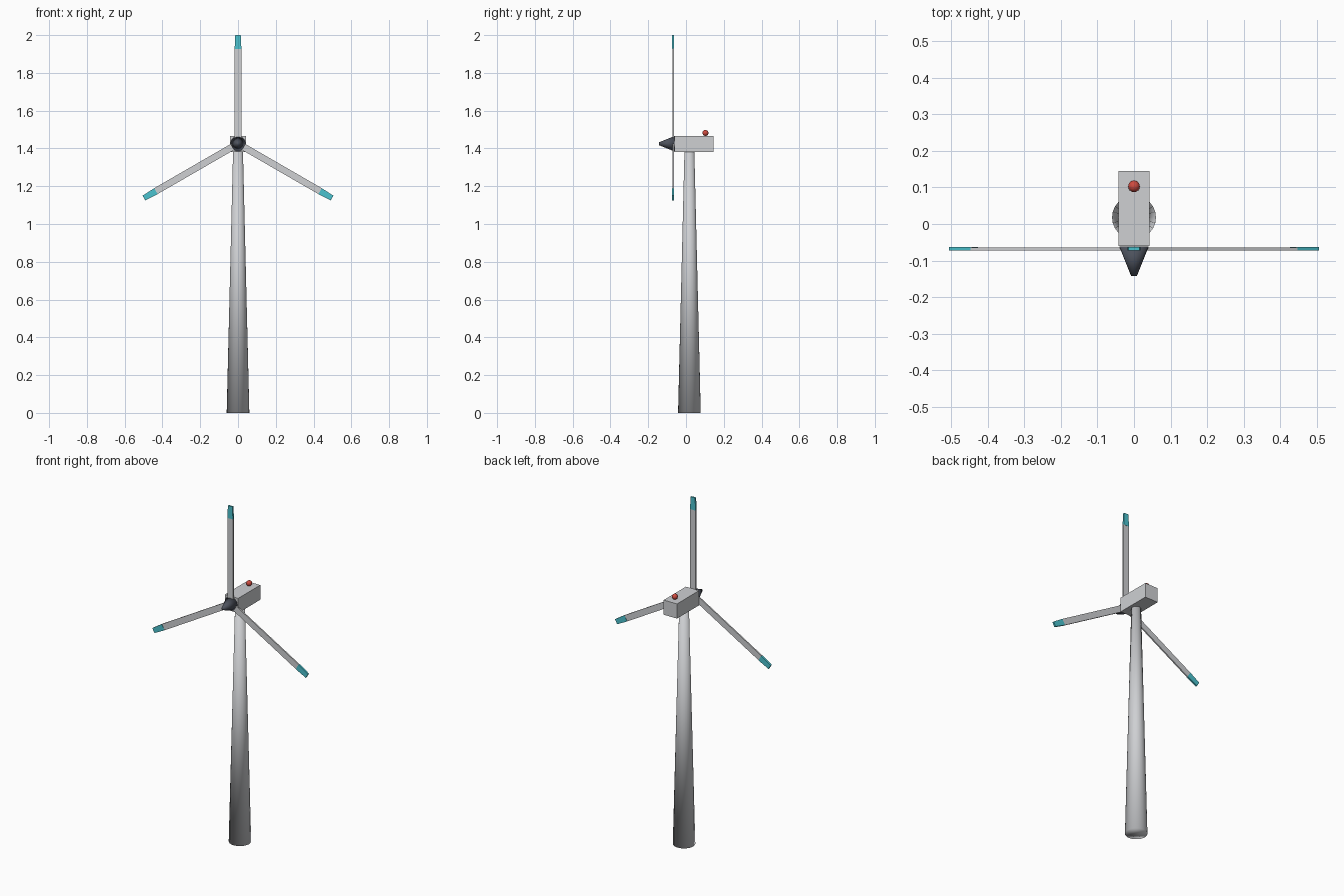
import bpy
from math import radians
from mathutils import Matrix, Vector

if "Cube" in bpy.data.objects:
    bpy.data.objects.remove(bpy.data.objects["Cube"])


def material(name, color):
    m = bpy.data.materials.new(name)
    m.use_nodes = True
    m.diffuse_color = (*color, 1)
    m.node_tree.nodes["Principled BSDF"].inputs["Base Color"].default_value = (*color, 1)
    return m


grey = material("light_grey", (0.62, 0.63, 0.65))
slate = material("dark_slate", (0.075, 0.085, 0.11))
teal = material("teal", (0.07, 0.54, 0.62))
red = material("signal_red", (0.62, 0.07, 0.05))

HUB = Vector((0, -0.068, 1.425))


def finish(name, mat, smooth=False):
    ob = bpy.context.object
    ob.name = name
    ob.data.materials.append(mat)
    if smooth:
        bpy.ops.object.shade_smooth()
    return ob


def box(name, size, center, mat):
    bpy.ops.mesh.primitive_cube_add(size=1)
    ob = finish(name, mat)
    ob.data.transform(Matrix.Translation(center) @ Matrix.Diagonal((*size, 1)))
    return ob


# Tapered tower
bpy.ops.mesh.primitive_cone_add(vertices=24, radius1=0.06, radius2=0.026,
                                depth=1.39, location=(0, 0.018, 0.695))
finish("tower", grey, True)

# Nacelle housing and warning beacon
box("nacelle", (0.086, 0.205, 0.086), (0, 0.0425, 1.423), grey)
bpy.ops.mesh.primitive_uv_sphere_add(segments=16, ring_count=10, radius=0.016,
                                     location=(0, 0.103, 1.482))
finish("beacon", red, True)

# Nose cone pointing forward
bpy.ops.mesh.primitive_cone_add(vertices=20, radius1=0.04, radius2=0.008, depth=0.08,
                                location=(0, -0.102, HUB.z), rotation=(radians(90), 0, 0))
finish("nose_cone", slate, True)

# Three blades with tapered coloured tips
for i, side in enumerate(("top", "left", "right")):
    blade = box("blade_" + side, (0.036, 0.008, 0.505), (0, 0, 0.2525), grey)
    tip = box("blade_tip_" + side, (0.036, 0.01, 0.073), (0, 0, 0.5385), teal)
    for v in tip.data.vertices:
        if v.co.z > 0.55:
            v.co.x *= 0.8
    for ob in (blade, tip):
        ob.location = HUB
        ob.rotation_euler.y = radians(120 * i)
